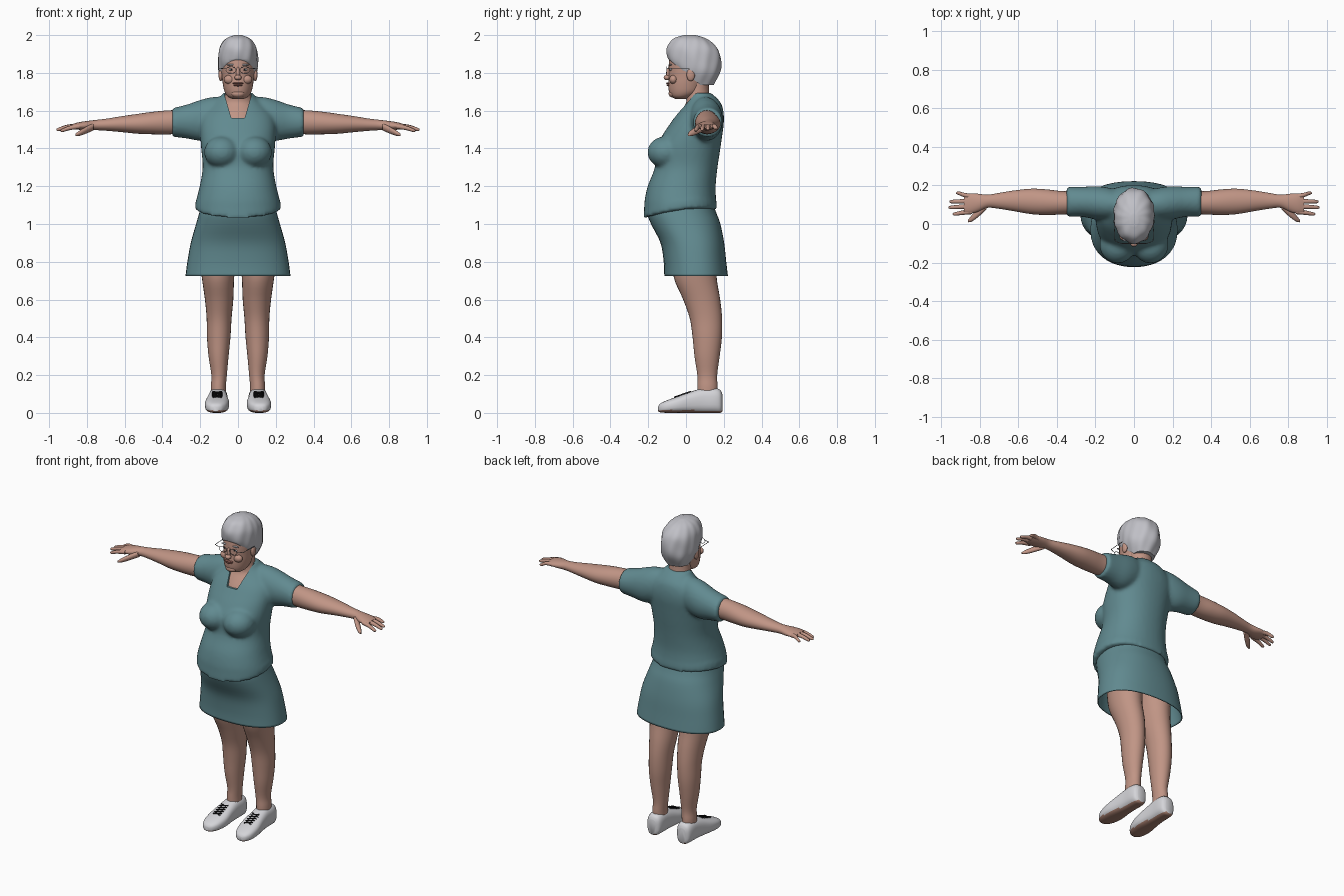
import bpy, bmesh, math
from mathutils import Vector

if "Cube" in bpy.data.objects:
    bpy.data.objects.remove(bpy.data.objects["Cube"])


def material(name, r, g, b):
    m = bpy.data.materials.new(name)
    m.use_nodes = True
    m.diffuse_color = (r, g, b, 1)
    m.node_tree.nodes["Principled BSDF"].inputs["Base Color"].default_value = (r, g, b, 1)
    return m


TEAL = material("teal cloth", .12, .255, .28)
SKIN = material("skin", .53, .30, .235)
HAIR = material("grey hair", .53, .53, .57)
WHITE = material("white shoe", .66, .66, .69)
SOLE = material("brown sole", .37, .20, .15)
BLACK = material("black", .012, .012, .014)
LIPS = material("lips", .27, .11, .09)
FRAME = material("glasses frame", .2, .2, .21)
SIDES = (("left", 1), ("right", -1))


def smooth(ob, angle=50):
    bpy.ops.object.select_all(action='DESELECT')
    ob.select_set(True)
    bpy.context.view_layer.objects.active = ob
    bpy.ops.object.shade_smooth_by_angle(angle=math.radians(angle))
    return ob


def add_mesh(name, bm, mat):
    bmesh.ops.recalc_face_normals(bm, faces=bm.faces[:])
    me = bpy.data.meshes.new(name)
    bm.to_mesh(me)
    bm.free()
    me.materials.append(mat)
    ob = bpy.data.objects.new(name, me)
    bpy.context.collection.objects.link(ob)
    return smooth(ob)


def refine(rows, steps=4):
    """Catmull-Rom interpolation between cross-sections."""
    rows = [Vector(r) for r in rows]
    out = []
    for i in range(len(rows) - 1):
        p0, p1, p2 = rows[max(i - 1, 0)], rows[i], rows[i + 1]
        p3 = rows[min(i + 2, len(rows) - 1)]
        for k in range(steps):
            t = k / steps
            out.append(p1 + (p2 - p0) * (t / 2) + (p0 * 2 - p1 * 5 + p2 * 4 - p3) * (t * t / 2)
                       + (p1 * 3 - p0 - p2 * 3 + p3) * (t ** 3 / 2))
    return out + [rows[-1]]


def loft_bm(axis, rows, n=28, power=2, side=1, caps=(True, True)):
    """Rows are: position, centre and half-width across, then low and high limits."""
    bm = bmesh.new()
    rings = []
    for t, c, r, lo, hi in refine(rows):
        ring = []
        for k in range(n):
            a = 2 * math.pi * k / n
            ca, sa = math.cos(a), math.sin(a)
            u = c + r * math.copysign(abs(ca) ** (2 / power), ca)
            v = (lo + hi) / 2 + (hi - lo) / 2 * math.copysign(abs(sa) ** (2 / power), sa)
            x, y, z = {'z': (u, v, t), 'x': (t, u, v), 'y': (u, t, v)}[axis]
            ring.append(bm.verts.new((x * side, y, z)))
        rings.append(ring)
    for a, b in zip(rings, rings[1:]):
        for k in range(n):
            bm.faces.new((a[k], a[(k + 1) % n], b[(k + 1) % n], b[k]))
    for use, ring in zip(caps, (rings[0], rings[-1])):
        if use:
            bm.faces.new(ring)
    return bm


def loft(name, axis, rows, mat, **kw):
    return add_mesh(name, loft_bm(axis, rows, **kw), mat)


def ball(name, loc, scale, mat):
    bm = bmesh.new()
    bmesh.ops.create_uvsphere(bm, u_segments=20, v_segments=12, radius=1)
    for v in bm.verts:
        v.co = Vector(loc) + v.co * Vector(scale)
    return add_mesh(name, bm, mat)


def wire(name, points, radius, mat, closed=False):
    cu = bpy.data.curves.new(name, 'CURVE')
    cu.dimensions = '3D'
    cu.bevel_depth = radius
    cu.bevel_resolution = 1
    sp = cu.splines.new('POLY')
    sp.points.add(len(points) - 1)
    for p, co in zip(sp.points, points):
        p.co = (*co, 1)
    sp.use_cyclic_u = closed
    cu.materials.append(mat)
    ob = bpy.data.objects.new(name, cu)
    bpy.context.collection.objects.link(ob)
    bpy.ops.object.select_all(action='DESELECT')
    ob.select_set(True)
    bpy.context.view_layer.objects.active = ob
    bpy.ops.object.convert(target='MESH')


# Blouse: torso, bust and sleeves fused into one cloth surface
blouse = loft("blouse", 'z', [
    (1.055, 0, .228, -.225, .165), (1.12, 0, .222, -.22, .16), (1.2, 0, .203, -.203, .157),
    (1.3, 0, .187, -.165, .167), (1.4, 0, .195, -.16, .182), (1.47, 0, .2, -.125, .192),
    (1.53, 0, .2, -.085, .2), (1.58, 0, .185, -.05, .2), (1.63, 0, .14, -.01, .19),
    (1.665, 0, .1, .01, .165), (1.695, 0, .08, .02, .13)], TEAL, n=40, power=2.2)
for v in blouse.data.vertices:
    if v.co.z < 1.12:
        v.co.z += .12 * v.co.y + .5 * v.co.x ** 2
parts = [blouse]
for label, s in SIDES:
    parts.append(ball("bust", (s * .085, -.105, 1.38), (.095, .1, .085), TEAL))
    parts.append(loft("sleeve", 'x', [
        (.06, .1, .07, 1.47, 1.675), (.14, .105, .085, 1.45, 1.672), (.2, .11, .086, 1.44, 1.657),
        (.27, .115, .078, 1.452, 1.633), (.35, .115, .078, 1.462, 1.613)], TEAL, side=s))
bpy.ops.object.select_all(action='DESELECT')
for p in parts:
    p.select_set(True)
bpy.context.view_layer.objects.active = blouse
bpy.ops.object.join()

# Neckline opening cut into the blouse
bm = bmesh.new()
face = bm.faces.new([bm.verts.new((x, -.3, z)) for x, z in
                     ((-.035, 1.56), (.035, 1.56), (.082, 1.72), (-.082, 1.72))])
ext = bmesh.ops.extrude_face_region(bm, geom=[face])
bmesh.ops.translate(bm, vec=(0, .36, 0), verts=[g for g in ext["geom"] if isinstance(g, bmesh.types.BMVert)])
cutter = add_mesh("neckline_cutter", bm, TEAL)
cutter.hide_render = True
bpy.context.view_layer.objects.active = blouse
remesh = blouse.modifiers.new("fuse", 'REMESH')
remesh.mode = 'VOXEL'
remesh.voxel_size = .011
relax = blouse.modifiers.new("relax", 'SMOOTH')
relax.iterations = 6
cut = blouse.modifiers.new("neckline", 'BOOLEAN')
cut.operation = 'DIFFERENCE'
cut.solver = 'EXACT'
cut.object = cutter
for m in (remesh.name, relax.name, cut.name):
    bpy.ops.object.modifier_apply(modifier=m)
bpy.data.objects.remove(cutter)
blouse.data.materials.clear()
blouse.data.materials.append(TEAL)
smooth(blouse)

# Skirt, open at the hem
skirt = loft("skirt", 'z', [
    (.725, 0, .278, -.115, .222), (.8, 0, .268, -.118, .213), (.9, 0, .25, -.135, .202),
    (1.0, 0, .222, -.185, .182), (1.06, 0, .205, -.205, .16), (1.12, 0, .19, -.19, .14)],
    TEAL, n=40, power=2.3, caps=(False, True))
skirt.modifiers.new("thickness", 'SOLIDIFY').thickness = .006

# Neck and head
loft("neck_and_chest", 'z', [
    (1.48, 0, .12, -.09, .15), (1.56, 0, .12, -.052, .15), (1.6, 0, .112, -.026, .15),
    (1.64, 0, .088, 0, .15), (1.68, 0, .068, 0, .125), (1.76, 0, .066, 0, .12)], SKIN)
loft("head", 'z', [
    (1.662, 0, .03, -.055, .0), (1.675, 0, .055, -.078, .04), (1.7, 0, .071, -.09, .08),
    (1.74, 0, .08, -.094, .1), (1.78, 0, .085, -.092, .12), (1.83, 0, .09, -.092, .14),
    (1.88, 0, .09, -.087, .15), (1.92, 0, .08, -.07, .13), (1.95, 0, .05, -.03, .1)], SKIN, n=32)
ball("nose_bridge", (0, -.089, 1.797), (.012, .016, .034), SKIN)
ball("nose_tip", (0, -.1, 1.775), (.019, .018, .014), SKIN)
ball("upper_lip", (0, -.093, 1.745), (.03, .012, .005), LIPS)
ball("lower_lip", (0, -.091, 1.735), (.024, .012, .006), LIPS)
ball("chin", (0, -.072, 1.69), (.035, .02, .02), SKIN)

# Hair: wavy cap trimmed along a sloping hairline
bm = loft_bm('z', [
    (1.735, 0, .07, 0, .145), (1.8, 0, .1, -.05, .178), (1.86, 0, .105, -.09, .185),
    (1.92, 0, .1, -.1, .174), (1.96, 0, .083, -.085, .14), (1.985, 0, .058, -.06, .1),
    (2.0, 0, .02, -.01, .05)], n=64, power=2.1)
for v in bm.verts:
    a = math.atan2(v.co.x, v.co.y - .04)
    w = 1 + .018 * math.sin(11 * a + 22 * v.co.z) + .012 * math.sin(5 * a - 40 * v.co.z)
    v.co.x *= w
    v.co.y = .04 + (v.co.y - .04) * w
bmesh.ops.bisect_plane(bm, geom=bm.verts[:] + bm.edges[:] + bm.faces[:], plane_co=(0, -.1, 1.878),
                       plane_no=(0, -.145, -.18), clear_outer=True)
bmesh.ops.holes_fill(bm, edges=[e for e in bm.edges if e.is_boundary])
add_mesh("hair", bm, HAIR)

for label, s in SIDES:
    # Face details and glasses
    ball(label + "_ear", (s * .091, .025, 1.79), (.012, .022, .034), SKIN)
    ball(label + "_cheek", (s * .045, -.066, 1.765), (.03, .022, .024), SKIN)
    ball(label + "_eye", (s * .036, -.08, 1.817), (.014, .007, .006), WHITE)
    ball(label + "_pupil", (s * .036, -.085, 1.817), (.005, .004, .005), BLACK)
    ball(label + "_brow", (s * .038, -.082, 1.843), (.022, .007, .005), HAIR)
    wire(label + "_lens_rim", [(s * .037 + .027 * math.cos(a), -.101, 1.815 + .018 * math.sin(a))
                               for a in (2 * math.pi * k / 16 for k in range(16))], .0015, FRAME, True)
    wire(label + "_temple", [(s * .064, -.101, 1.822), (s * .098, -.09, 1.824), (s * .104, .02, 1.825)],
         .0018, FRAME)

    # Arm, palm and fingers
    loft(label + "_arm", 'x', [
        (.25, .115, .06, 1.48, 1.605), (.36, .11, .06, 1.475, 1.602), (.45, .113, .066, 1.475, 1.594),
        (.53, .117, .066, 1.478, 1.583), (.62, .12, .054, 1.487, 1.57), (.7, .12, .041, 1.494, 1.557),
        (.76, .118, .034, 1.497, 1.55), (.81, .11, .047, 1.496, 1.544), (.85, .106, .052, 1.5, 1.537),
        (.88, .103, .044, 1.506, 1.528)], SKIN, side=s)
    for finger, y0, y1, tip, z1 in (("index", .065, .052, .94, 1.495), ("middle", .092, .086, .962, 1.5),
                                    ("ring", .118, .116, .957, 1.502), ("little", .141, .16, .922, 1.504)):
        loft(f"{label}_{finger}_finger", 'x', [
            (.84, y0, .014, 1.504, 1.53), ((.84 + tip) / 2, (y0 + y1) / 2, .0115, z1 + .002, z1 + .025),
            (tip - .012, y1, .009, z1 - .008, z1 + .01), (tip, y1, .003, z1 - .004, z1 + .002)],
            SKIN, n=12, side=s)
    loft(label + "_thumb", 'x', [
        (.765, .098, .022, 1.495, 1.535), (.805, .06, .022, 1.478, 1.515), (.84, .03, .017, 1.466, 1.494),
        (.86, .015, .006, 1.466, 1.478)], SKIN, n=14, side=s)

    # Leg
    loft(label + "_leg", 'z', [
        (.08, .104, .04, .06, .165), (.14, .104, .04, .06, .167), (.2, .1, .041, .06, .165),
        (.3, .103, .053, .045, .178), (.4, .102, .062, .035, .19), (.5, .1, .066, .02, .191),
        (.6, .1, .075, -.015, .181), (.72, .106, .086, -.065, .162), (.86, .108, .1, -.07, .16)],
        SKIN, side=s)

    # Shoe with a brown underside
    shoe = loft(label + "_shoe", 'y', [
        (-.147, .118, .015, .008, .035), (-.135, .117, .036, .003, .05), (-.1, .115, .056, 0, .067),
        (-.04, .111, .064, 0, .088), (.03, .108, .056, 0, .114), (.09, .106, .051, 0, .13),
        (.15, .105, .05, 0, .132), (.18, .105, .042, 0, .122), (.192, .105, .025, .008, .1)],
        WHITE, power=2.7, side=s)
    shoe.data.materials.append(SOLE)
    for f in shoe.data.polygons:
        f.material_index = int(f.center.z < .014)

    # Crossed laces
    for k in (1, -1):
        wire(f"{label}_lace_{'a' if k > 0 else 'b'}", [
            (s * .11 + k * (-1) ** i * .024, -.06 + .017 * i, .083 + .0058 * i) for i in range(6)], .0045, BLACK)
